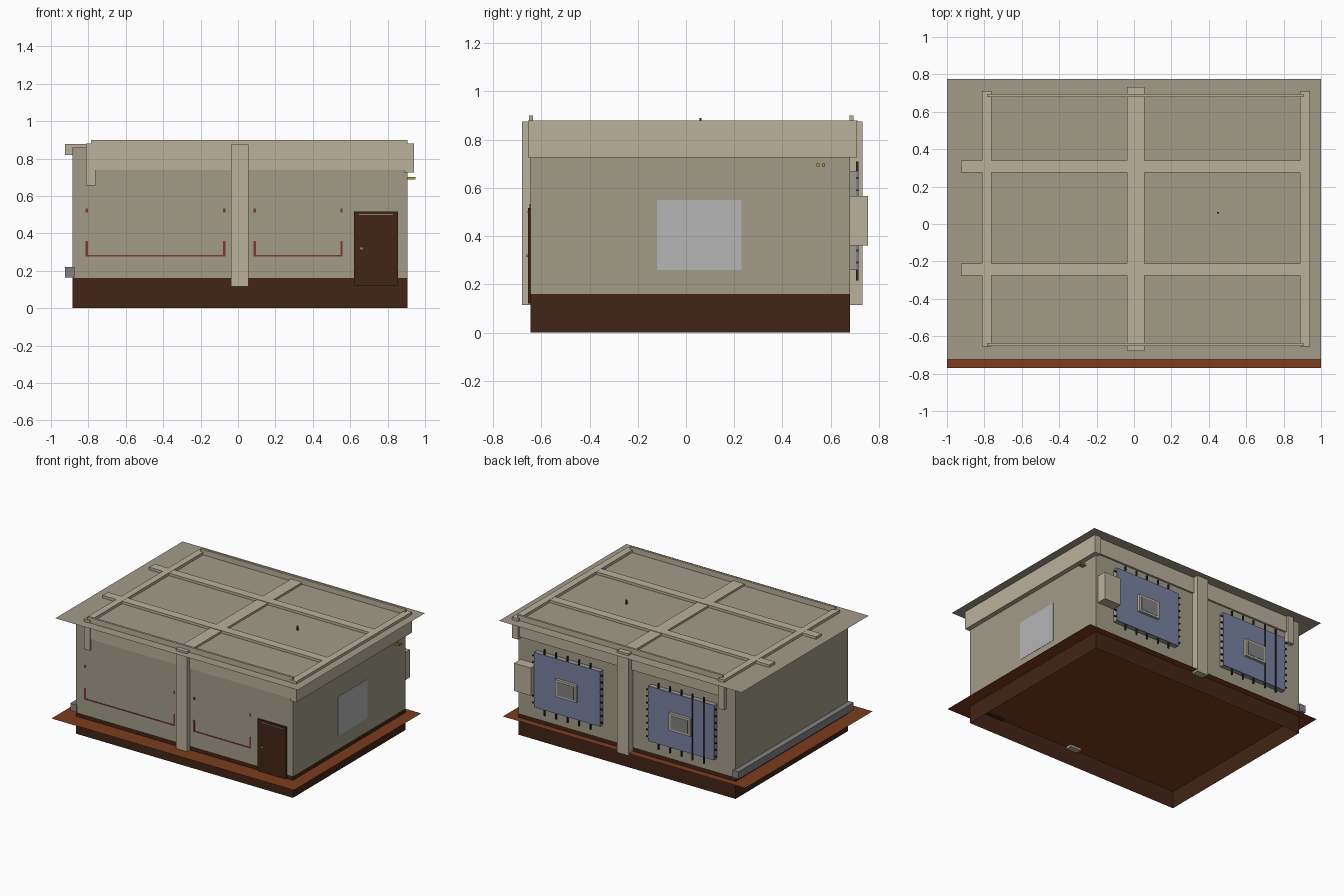
import bpy

if "Cube" in bpy.data.objects:
    bpy.data.objects.remove(bpy.data.objects["Cube"])

MATS = {}
COLORS = {
    "wall": (0.36, 0.33, 0.25), "beam": (0.49, 0.44, 0.33),
    "plinth": (0.055, 0.018, 0.008), "floor": (0.20, 0.045, 0.012),
    "blue": (0.19, 0.22, 0.36), "dark": (0.03, 0.03, 0.035),
    "red": (0.20, 0.04, 0.03), "yellow": (0.40, 0.35, 0.03),
    "pane": (0.46, 0.46, 0.46), "grey": (0.22, 0.22, 0.22),
}


def material(key):
    if key not in MATS:
        MATS[key] = bpy.data.materials.new(key)
        MATS[key].diffuse_color = (*COLORS[key], 1)
    return MATS[key]


def mesh(name, verts, faces, color):
    me = bpy.data.meshes.new(name)
    me.from_pydata(verts, [], faces)
    me.materials.append(material(color))
    ob = bpy.data.objects.new(name, me)
    bpy.context.collection.objects.link(ob)
    return ob


def box(name, x, y, z, color, caps=True):
    """Box from (min, max) ranges; caps=False leaves top and bottom open."""
    verts = [(a, b, c) for c in z for a, b in
             ((x[0], y[0]), (x[1], y[0]), (x[1], y[1]), (x[0], y[1]))]
    faces = [(i, (i + 1) % 4, (i + 1) % 4 + 4, i + 4) for i in range(4)]
    if caps:
        faces += [(3, 2, 1, 0), (4, 5, 6, 7)]
    return mesh(name, verts, faces, color)


def sheet(name, x, y, z, color):
    return mesh(name, [(x[0], y[0], z), (x[1], y[0], z), (x[1], y[1], z), (x[0], y[1], z)],
                [(0, 1, 2, 3)], color)


WX, WY = (-0.885, 0.905), (-0.645, 0.68)

# Shell: open plinth, walls, floor and roof sheets
box("plinth", WX, WY, (0, 0.16), "plinth", caps=False)
box("walls", WX, WY, (0.16, 0.86), "wall", caps=False)
sheet("floor", (-1, 1), (-0.77, 0.73), 0.13, "floor")
sheet("roof", (-1, 1), (-0.725, 0.775), 0.86, "wall")

# Roof beams
box("front_beam", (-0.785, 0.905), (-0.651, -0.635), (0.74, 0.90), "beam")
box("back_beam", (-0.785, 0.905), (0.678, 0.694), (0.74, 0.90), "beam")
box("left_beam", (-0.812, -0.763), (-0.655, 0.712), (0.655, 0.88), "beam")
box("right_beam", (0.888, 0.94), (-0.655, 0.71), (0.725, 0.88), "beam")
box("middle_beam", (-0.037, 0.055), (-0.68, 0.732), (0.72, 0.875), "beam")
for i, y in enumerate((-0.243, 0.307)):
    box(f"long_beam_{i}", (-0.925, 0.89), (y - 0.032, y + 0.032), (0.82, 0.879), "beam")

# Pillars at the middle of front and back
box("front_pillar", (-0.037, 0.055), (-0.68, -0.60), (0.115, 0.875), "beam")
box("back_pillar", (-0.037, 0.055), (0.64, 0.732), (0.115, 0.875), "beam")

# Door with handle and top trim
box("door", (0.62, 0.855), (-0.656, -0.62), (0.12, 0.517), "plinth")
box("door_handle", (0.652, 0.668), (-0.662, -0.655), (0.313, 0.324), "grey")
box("door_trim", (0.645, 0.83), (-0.658, -0.655), (0.498, 0.503), "grey")

# Front window frames showing through the wall
for n, (a, b) in enumerate(((-0.815, -0.067), (0.082, 0.56))):
    fy = (-0.648, -0.63)
    box(f"front_frame_sill_{n}", (a, b), fy, (0.275, 0.283), "red")
    for m, x in enumerate((a, b - 0.013)):
        box(f"front_frame_side_{n}_{m}", (x, x + 0.013), fy, (0.283, 0.36), "red")
        box(f"front_frame_tip_{n}_{m}", (x, x + 0.013), fy, (0.512, 0.533), "red")

# Right wall: pane and two short pipes
box("right_pane", (0.89, 0.907), (-0.12, 0.23), (0.26, 0.55), "pane")
for i, y in enumerate((0.547, 0.57)):
    box(f"wall_pipe_{i}", (0.89, 0.95), (y - 0.006, y + 0.006), (0.689, 0.70), "yellow")

# Left wall skirting duct
box("left_duct", (-0.925, -0.875), (-0.655, 0.70), (0.165, 0.22), "grey")

# Back windows: surround, blue panel, centre unit and bar grille
for n, cx in enumerate((0.48, -0.46)):
    hw = 0.272
    box(f"back_surround_{n}", (cx - hw, cx + hw), (0.67, 0.705), (0.26, 0.67), "wall")
    box(f"back_panel_{n}", (cx - hw, cx + hw), (0.705, 0.716), (0.26, 0.67), "blue")
    box(f"centre_unit_{n}", (cx - 0.088, cx + 0.088), (0.71, 0.735), (0.395, 0.525), "beam")
    box(f"centre_unit_face_{n}", (cx - 0.07, cx + 0.07), (0.73, 0.737), (0.41, 0.51), "grey")
    for i in range(5):
        x = cx - 0.19 + i * 0.095
        front = 0.721 if n and i < 2 else 0.7155
        box(f"upright_bar_{n}_{i}", (x - 0.005, x + 0.005), (front - 0.01, front),
            (0.215, 0.71), "dark")
    for i in range(8):
        z = 0.29 + i * 0.05
        box(f"cross_bar_{n}_{i}", (cx - hw - 0.018, cx + hw + 0.018), (0.706, 0.7155),
            (z - 0.004, z + 0.004), "dark")

# Wall box beside the back window and small rod on the roof
box("wall_box", (0.752, 0.89), (0.67, 0.755), (0.36, 0.567), "beam")
box("roof_rod", (0.445, 0.455), (0.055, 0.065), (0.84, 0.89), "dark")

for m in bpy.data.materials:
    if m.users and not m.is_grease_pencil:
        m.use_nodes = True
        m.node_tree.nodes["Principled BSDF"].inputs["Base Color"].default_value = m.diffuse_color
